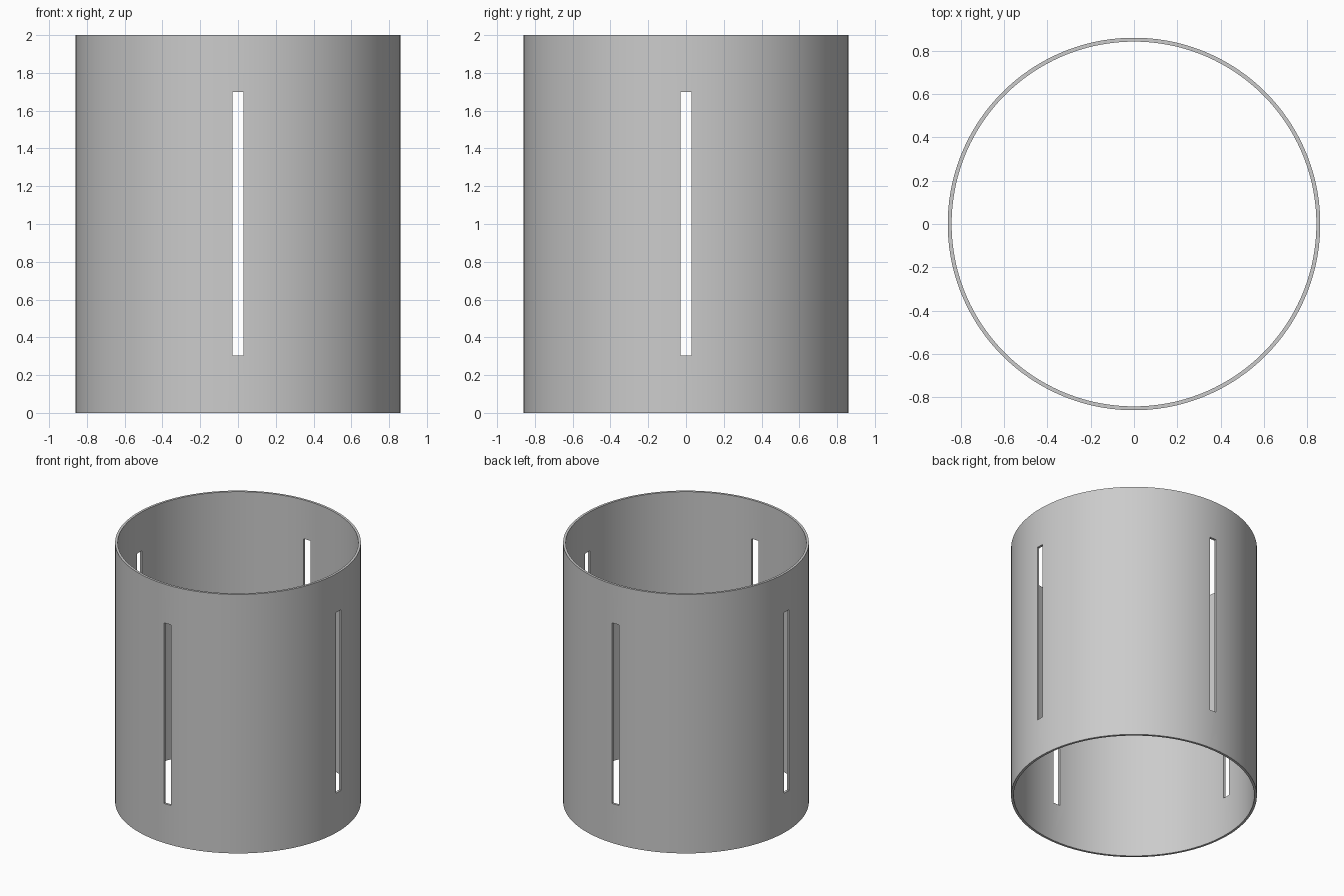
import bpy
import bmesh
import math

default = bpy.data.objects.get("Cube")
if default:
    bpy.data.objects.remove(default, do_unlink=True)

OUTER, INNER = 0.86, 0.842
SLOT_HALF = 0.029
LEVELS = [0, 0.305, 1.7, 2]
STEPS = 32  # wall columns between neighbouring slots

# Grey material
grey = bpy.data.materials.new("plain grey")
grey.use_nodes = True
colour = (0.6, 0.6, 0.6, 1)
grey.diffuse_color = colour
grey.node_tree.nodes["Principled BSDF"].inputs["Base Color"].default_value = colour


def column_angles(radius):
    """Angles around the wall; the first column of each quarter is a slot."""
    half = math.asin(SLOT_HALF / radius)
    span = math.pi / 2 - 2 * half
    return [q * math.pi / 2 + half + span * i / STEPS
            for q in range(4) for i in range(-0, STEPS + 1)]


bm = bmesh.new()


def wall_grid(radius):
    return [[bm.verts.new((radius * math.cos(a), radius * math.sin(a), z))
             for z in LEVELS] for a in column_angles(radius)]


outer, inner = wall_grid(OUTER), wall_grid(INNER)
count = len(outer)

for i in range(count):
    j = (i + 1) % count
    slot = i % (STEPS + 1) == STEPS
    # Outer and inner wall, left open at the slots
    for k in range(3):
        if slot and k == 1:
            continue
        bm.faces.new((outer[i][k], outer[j][k], outer[j][k + 1], outer[i][k + 1]))
        bm.faces.new((inner[j][k], inner[i][k], inner[i][k + 1], inner[j][k + 1]))
    # Top and bottom rims
    bm.faces.new((outer[i][3], outer[j][3], inner[j][3], inner[i][3]))
    bm.faces.new((outer[j][0], outer[i][0], inner[i][0], inner[j][0]))
    # Four faces through the wall thickness around each slot
    if slot:
        loop = [(i, 1), (j, 1), (j, 2), (i, 2)]
        for (a, k), (b, m) in zip(loop, loop[1:] + loop[:1]):
            bm.faces.new((outer[a][k], outer[b][m], inner[b][m], inner[a][k]))

bmesh.ops.recalc_face_normals(bm, faces=bm.faces)
mesh = bpy.data.meshes.new("slotted_tube")
bm.to_mesh(mesh)
bm.free()
mesh.materials.append(grey)

tube = bpy.data.objects.new("slotted_tube", mesh)
bpy.context.collection.objects.link(tube)
bpy.ops.object.select_all(action="DESELECT")
tube.select_set(True)
bpy.context.view_layer.objects.active = tube
bpy.ops.object.shade_smooth_by_angle(angle=math.radians(30))
